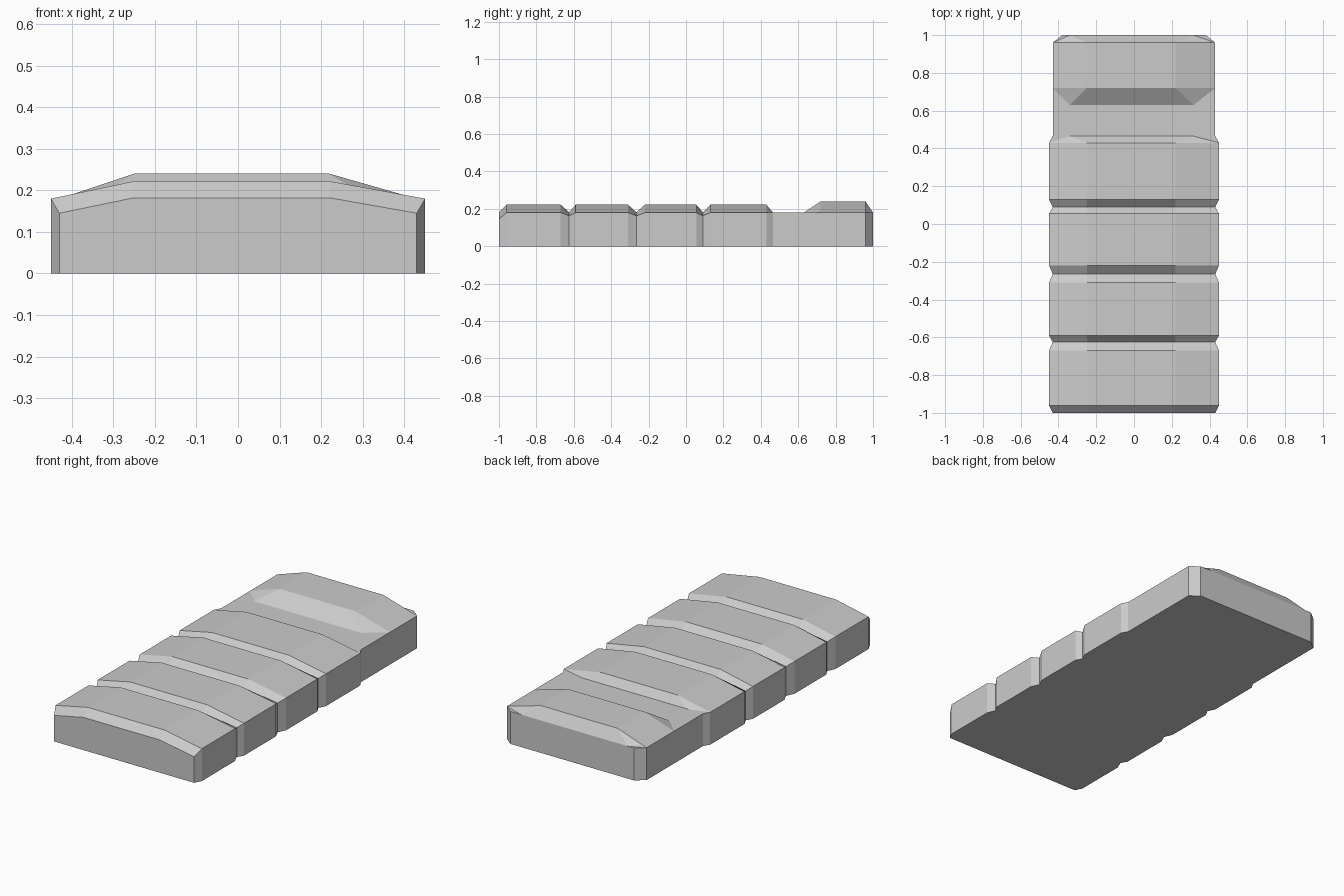
import bpy, bmesh

if "Cube" in bpy.data.objects:
    bpy.data.objects.remove(bpy.data.objects["Cube"])

# stations along the length: (y, half width, shoulder z, crown z, flat)
WIDE, NARROW = 0.45, 0.43
stations = [(-1.0, NARROW, 0.145, 0.182, False)]

# four bevelled segments separated by grooves
segments = [(-0.96, -0.67), (-0.59, -0.31), (-0.22, 0.055), (0.13, 0.43)]
grooves = [-0.625, -0.265, 0.09]
for i, (start, end) in enumerate(segments):
    stations.append((start, WIDE, 0.18, 0.222, False))
    stations.append((end, WIDE, 0.18, 0.222, False))
    if i < len(grooves):
        stations.append((grooves[i], NARROW, 0.163, 0.182, False))

# flat gap, then the ramped raised end block
stations += [
    (0.465, NARROW, 0.18, 0.18, True),
    (0.63, NARROW, 0.18, 0.18, True),
    (0.72, NARROW, 0.18, 0.24, False),
    (0.96, NARROW, 0.18, 0.24, False),
    (1.0, 0.38, 0.18, 0.18, True),
]


def section(bm, station):
    """Six point cross-section with a flat crown and sloping shoulders."""
    y, w, shoulder, crown, flat = station
    left, right = (-0.34, 0.315) if flat else (-0.25, 0.22)
    pts = [(-w, 0), (-w, shoulder), (left, crown),
           (right, crown), (w, shoulder), (w, 0)]
    return [bm.verts.new((x, y, z)) for x, z in pts]


bm = bmesh.new()
rings = [section(bm, s) for s in stations]

# skin the sections
for k in range(len(rings) - 1):
    a, b = rings[k], rings[k + 1]
    a_flat, b_flat = stations[k][4], stations[k + 1][4]
    for i in range(6):
        j = (i + 1) % 6
        if i in (1, 3) and a_flat != b_flat:
            # fold the shoulder where the crown rises out of the flat
            side, top = (i, j) if i == 1 else (j, i)
            if a_flat:
                flat_ring, high_ring = a, b
            else:
                flat_ring, high_ring = b, a
            f, h = flat_ring[top], high_ring[side]
            bm.faces.new((f, h, flat_ring[side]))
            bm.faces.new((f, h, high_ring[top]))
        else:
            bm.faces.new((a[i], a[j], b[j], b[i]))

# end caps
bm.faces.new(rings[0])
bm.faces.new(rings[-1])
bmesh.ops.recalc_face_normals(bm, faces=bm.faces)

mesh = bpy.data.meshes.new("ribbed_slab")
bm.to_mesh(mesh)
bm.free()
slab = bpy.data.objects.new("ribbed_slab", mesh)
bpy.context.collection.objects.link(slab)
